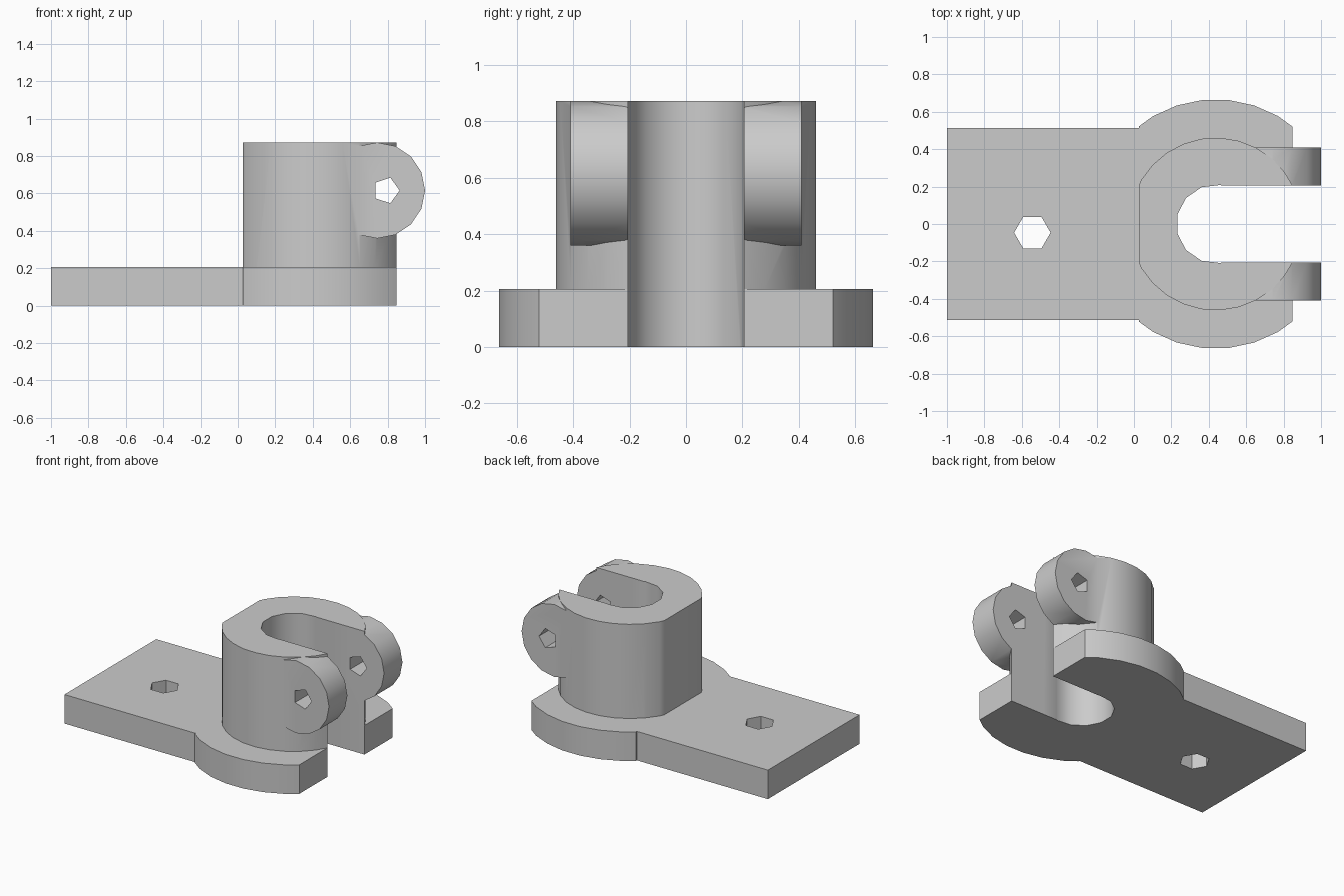
import bpy, bmesh
from math import cos, sin, tau
from mathutils import Vector

cube = bpy.data.objects.get("Cube")
if cube:
    bpy.data.objects.remove(cube, do_unlink=True)

U = 2 / 39          # one design unit
BARREL_X = 8.5      # barrel axis
EAR_X, EAR_Z = 14.5, 12

grey = bpy.data.materials.new("plain grey")
grey.use_nodes = True
grey.diffuse_color = (0.6, 0.6, 0.6, 1)
grey.node_tree.nodes["Principled BSDF"].inputs["Base Color"].default_value = (0.6, 0.6, 0.6, 1)


def prism(name, outline, low, high, along_y=False):
    """Extrude a closed outline along z, or along y for (x, z) outlines."""
    bm = bmesh.new()
    pts = [(a, low, b) if along_y else (a, b, low) for a, b in outline]
    face = bm.faces.new([bm.verts.new(Vector(p) * U) for p in pts])
    new = bmesh.ops.extrude_face_region(bm, geom=[face])["geom"]
    shift = Vector((0, 1, 0) if along_y else (0, 0, 1)) * (high - low) * U
    bmesh.ops.translate(bm, vec=shift, verts=[g for g in new if isinstance(g, bmesh.types.BMVert)])
    bmesh.ops.recalc_face_normals(bm, faces=bm.faces)
    mesh = bpy.data.meshes.new(name)
    bm.to_mesh(mesh)
    bm.free()
    mesh.materials.append(grey)
    ob = bpy.data.objects.new(name, mesh)
    bpy.context.collection.objects.link(ob)
    return ob


def disc(sides, r, cx, cy):
    return [(cx + r * cos(tau * i / sides), cy + r * sin(tau * i / sides)) for i in range(sides)]


def rect(x0, x1, half):
    return [(x0, -half), (x1, -half), (x1, half), (x0, half)]


def combine(target, tool, operation):
    mod = target.modifiers.new(operation.lower(), "BOOLEAN")
    mod.operation, mod.solver, mod.object = operation, "EXACT", tool
    bpy.context.view_layer.objects.active = target
    bpy.ops.object.modifier_apply(modifier=mod.name)
    bpy.data.objects.remove(tool, do_unlink=True)


# Round flange and barrel, trimmed flat at both ends
body = prism("clamp_bracket", disc(30, 13, BARREL_X, 0), 0, 4)
combine(body, prism("barrel", disc(29, 9, BARREL_X, 0), 2, 17), "UNION")
combine(body, prism("end_trim", rect(0.5, 16.5, 20), -5, 25), "INTERSECT")

# Mounting plate and the pair of clamp ears (split by the slot below)
combine(body, prism("plate", rect(-19.5, 2, 10), 0, 4), "UNION")
combine(body, prism("ears", disc(16, 5, EAR_X, EAR_Z), -8, 8, True), "UNION")

# Bore, slot, clamp bolt hole and mounting hole
combine(body, prism("bore", disc(13, 4.1, BARREL_X, 0), -2, 22), "DIFFERENCE")
combine(body, prism("slot", rect(BARREL_X, 23, 4), -3, 23), "DIFFERENCE")
combine(body, prism("clamp_hole", disc(5, 1.4, 15.45, EAR_Z), -15, 15, True), "DIFFERENCE")
combine(body, prism("mount_hole", disc(6, 1.9, -10.6, -0.9), -2, 9), "DIFFERENCE")

# Smooth round walls, keep edges sharp
bpy.ops.object.select_all(action="DESELECT")
body.select_set(True)
bpy.context.view_layer.objects.active = body
bpy.ops.object.shade_smooth_by_angle()
